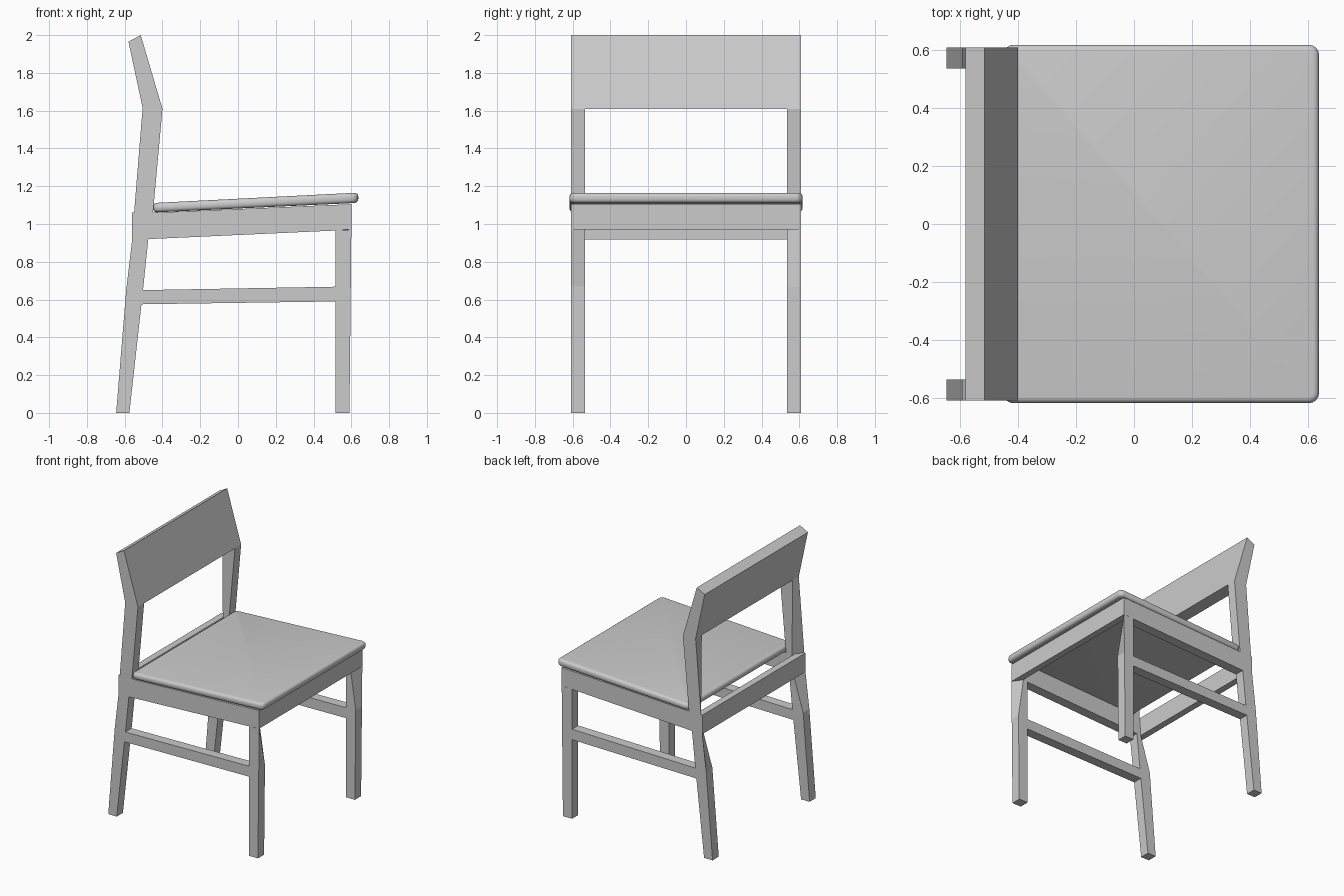
import bpy, bmesh, math

if "Cube" in bpy.data.objects:
    bpy.data.objects.remove(bpy.data.objects["Cube"])

wood = bpy.data.materials.new("light grey")
wood.diffuse_color = (0.6, 0.6, 0.6, 1)
wood.use_nodes = True
wood.node_tree.nodes["Principled BSDF"].inputs["Base Color"].default_value = wood.diffuse_color

OUT, INN = 0.608, 0.535   # outer and inner y of the legs


def loft(name, y0, prof0, y1, prof1=None):
    """Solid between two x-z profiles with equal point counts."""
    prof1 = prof1 or prof0
    bm = bmesh.new()
    a = [bm.verts.new((x, y0, z)) for x, z in prof0]
    b = [bm.verts.new((x, y1, z)) for x, z in prof1]
    bm.faces.new(a)
    bm.faces.new(b[::-1])
    n = len(a)
    for i in range(n):
        j = (i + 1) % n
        bm.faces.new((a[j], a[i], b[i], b[j]))
    bmesh.ops.recalc_face_normals(bm, faces=bm.faces)
    me = bpy.data.meshes.new(name)
    bm.to_mesh(me)
    bm.free()
    me.materials.append(wood)
    ob = bpy.data.objects.new(name, me)
    bpy.context.collection.objects.link(ob)
    return ob


# Leg profiles; the inner side narrows where it meets the aprons
rear_out = [(-0.645, 0), (-0.575, 0), (-0.503, 0.65), (-0.475, 0.92),
            (-0.45, 1.06), (-0.40, 1.61), (-0.505, 1.615),
            (-0.55, 1.06), (-0.56, 0.92), (-0.592, 0.65)]
rear_in = rear_out[:7] + [(-0.50, 1.06), (-0.51, 0.92), (-0.592, 0.65)]
front_out = [(0.515, 0), (0.59, 0), (0.597, 0.67), (0.60, 0.97), (0.515, 0.967)]
front_in = front_out[:3] + [(0.552, 0.97), (0.515, 0.967)]
side_rail = [(-0.475, 0.92), (0.552, 0.967), (0.552, 1.103), (-0.45, 1.06)]
stretcher = [(-0.512, 0.575), (0.515, 0.59), (0.515, 0.668), (-0.503, 0.65)]

for side, s in (("left", -1), ("right", 1)):
    loft("rear_leg_" + side, s * OUT, rear_out, s * INN, rear_in)
    loft("front_leg_" + side, s * OUT, front_out, s * INN, front_in)
    loft("side_apron_" + side, s * OUT, side_rail, s * INN)
    loft("stretcher_" + side, s * OUT, stretcher, s * INN)

# Cross pieces
loft("front_apron", -OUT, [(0.552, 0.97), (0.60, 0.97), (0.60, 1.105), (0.552, 1.103)], OUT)
loft("rear_apron", -OUT, [(-0.56, 0.918), (-0.51, 0.918), (-0.51, 1.06), (-0.56, 1.06)], OUT)
loft("backrest", -OUT, [(-0.505, 1.615), (-0.40, 1.61), (-0.515, 2.0), (-0.58, 1.965)], OUT)

# Sloping padded seat with rounded corners and edges
seat = loft("seat", -0.617, [(-0.45, 1.061), (0.637, 1.112), (0.637, 1.166), (-0.45, 1.111)], 0.617)
bm = bmesh.new()
bm.from_mesh(seat.data)
corners = [e for e in bm.edges
           if abs(e.verts[0].co.z - e.verts[1].co.z) > 0.045
           and abs(e.verts[0].co.x - e.verts[1].co.x) < 0.01]
bmesh.ops.bevel(bm, geom=corners, offset=0.035, segments=4, profile=0.5, affect='EDGES')
rims = [e for e in bm.edges if e.calc_face_angle(0) > math.radians(60)]
bmesh.ops.bevel(bm, geom=rims, offset=0.021, segments=4, profile=0.5, affect='EDGES')
bm.to_mesh(seat.data)
bm.free()
bpy.context.view_layer.objects.active = seat
seat.select_set(True)
bpy.ops.object.shade_smooth_by_angle(angle=math.radians(35))
